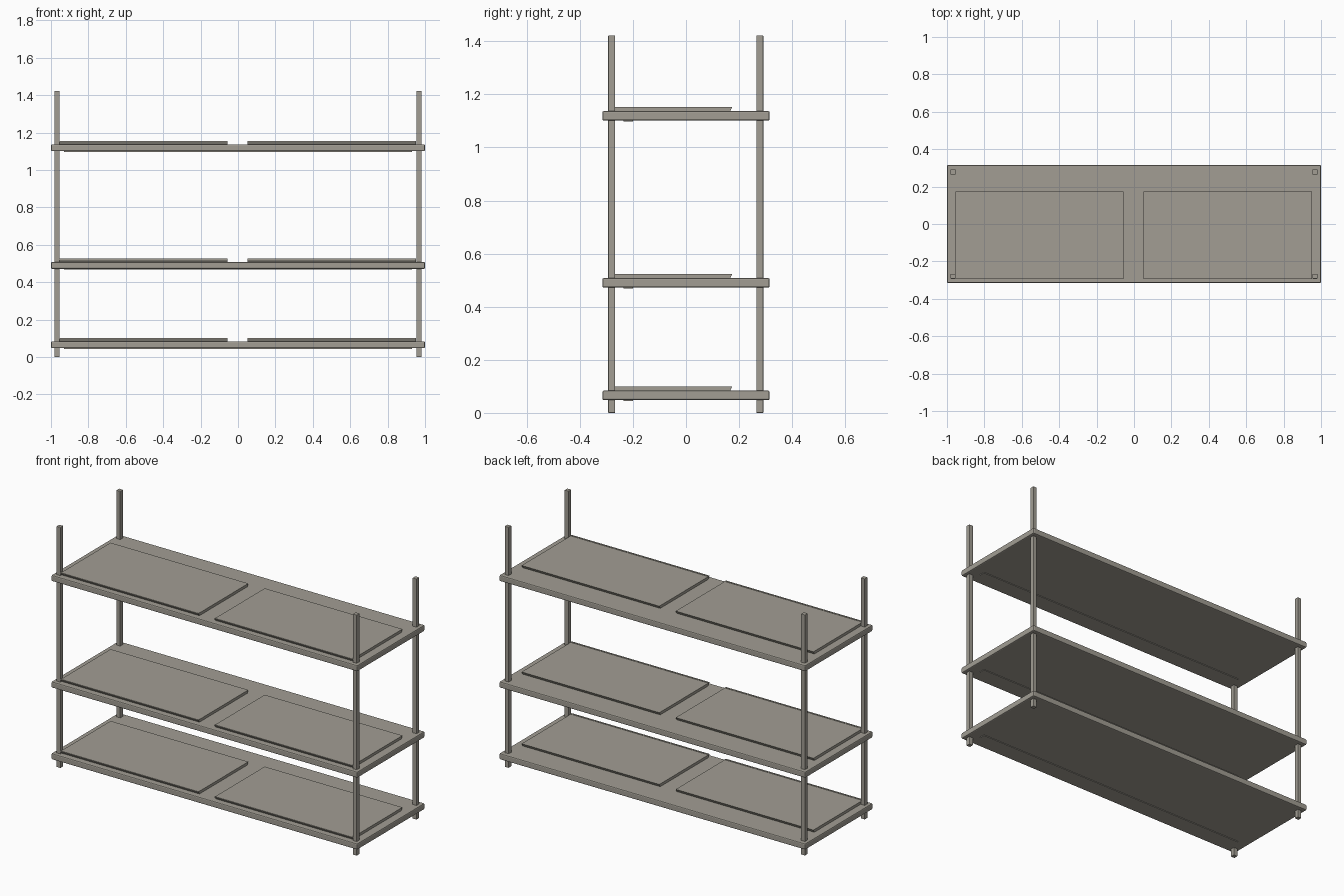
import bpy
import bmesh

if "Cube" in bpy.data.objects:
    bpy.data.objects.remove(bpy.data.objects["Cube"], do_unlink=True)

COLOUR = (0.36, 0.34, 0.295, 1)
grey = bpy.data.materials.new("warm_grey")
grey.use_nodes = True
grey.diffuse_color = COLOUR
grey.node_tree.nodes["Principled BSDF"].inputs["Base Color"].default_value = COLOUR


def box(name, x, y, z, bevel=0, flare=0):
    """Box between (min, max) pairs; flare widens its top front and back."""
    mesh = bpy.data.meshes.new(name)
    bm = bmesh.new()
    bmesh.ops.create_cube(bm, size=1)
    for v in bm.verts:
        side, top = v.co.y, v.co.z > 0
        v.co = [lo + (c + 0.5) * (hi - lo) for c, (lo, hi) in zip(v.co, (x, y, z))]
        if top:
            v.co.y += flare if side > 0 else -flare
    bm.to_mesh(mesh)
    bm.free()
    mesh.materials.append(grey)
    obj = bpy.data.objects.new(name, mesh)
    bpy.context.collection.objects.link(obj)
    if bevel:
        mod = obj.modifiers.new("soft_edges", "BEVEL")
        mod.width = bevel
        mod.segments = 2
    return obj


# Square corner posts
POST = 0.013
for side, px in (("left", 0.968), ("right", -0.968)):
    for end, py in (("front", -0.28), ("back", 0.278)):
        box(f"{end}_{side}_post", (px - POST, px + POST), (py - POST, py + POST),
            (0, 1.422), bevel=0.002)

# Shelves with two raised panels on top and a shallow batten underneath
for level, z in (("bottom", 0.048), ("middle", 0.472), ("top", 1.101)):
    top = z + 0.036
    box(f"{level}_shelf", (-1, 1), (-0.315, 0.315), (z, top), bevel=0.006)
    box(f"{level}_batten", (-0.93, 0.93), (-0.235, -0.2), (z - 0.004, z + 0.004))
    for side, x in (("left", (0.052, 0.952)), ("right", (-0.955, -0.055))):
        box(f"{level}_{side}_panel", x, (-0.28, 0.165), (top - 0.002, top + 0.016),
            flare=0.01)
        # Thin lip along the front of the panel
        box(f"{level}_{side}_panel_lip", x, (-0.293, -0.283), (top + 0.012, top + 0.018))
